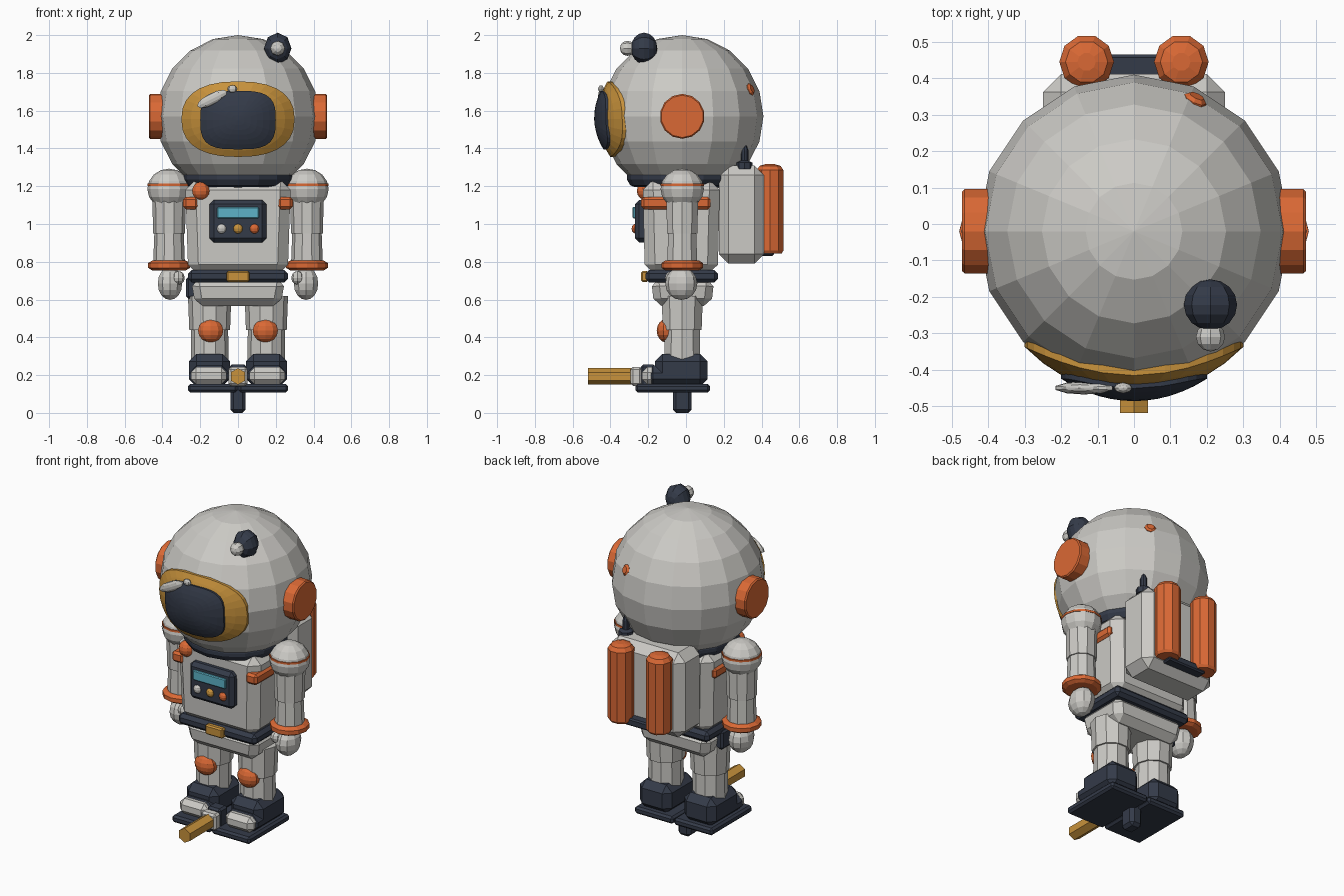
import bpy, bmesh, math
from mathutils import Matrix, Vector

if "Cube" in bpy.data.objects:
    bpy.data.objects.remove(bpy.data.objects["Cube"])


def material(name, r, g, b):
    m = bpy.data.materials.new(name)
    m.diffuse_color = (r, g, b, 1)
    m.use_nodes = True
    m.node_tree.nodes["Principled BSDF"].inputs["Base Color"].default_value = m.diffuse_color
    return m


WHITE = material("suit_white", 0.60, 0.59, 0.56)
ORANGE = material("orange", 0.70, 0.14, 0.035)
DARK = material("dark_navy", 0.034, 0.043, 0.066)
GOLD = material("gold", 0.58, 0.29, 0.045)
CYAN = material("screen_cyan", 0.11, 0.45, 0.58)


def finish(bm, name, mat, loc=(0, 0, 0), rot=None):
    if rot is not None:
        bmesh.ops.transform(bm, matrix=rot, verts=bm.verts)
    bmesh.ops.translate(bm, vec=Vector(loc), verts=bm.verts)
    bmesh.ops.recalc_face_normals(bm, faces=bm.faces)
    me = bpy.data.meshes.new(name)
    bm.to_mesh(me)
    bm.free()
    me.materials.append(mat)
    ob = bpy.data.objects.new(name, me)
    bpy.context.collection.objects.link(ob)
    return ob


def box(name, mat, x, y, z, bevel=0.01, taper=1.0):
    """Bevelled box from (min, max) ranges; taper narrows the bottom."""
    bm = bmesh.new()
    bmesh.ops.create_cube(bm, size=1)
    size = (x[1] - x[0], y[1] - y[0], z[1] - z[0])
    for v in bm.verts:
        k = taper if v.co.z < 0 else 1
        v.co = Vector((v.co.x * size[0] * k, v.co.y * size[1] * k, v.co.z * size[2]))
    bmesh.ops.bevel(bm, geom=bm.edges[:], offset=bevel, segments=1, affect='EDGES')
    return finish(bm, name, mat, (sum(x) / 2, sum(y) / 2, sum(z) / 2))


def ball(name, mat, loc, rad, seg=12, rings=8, rot=None):
    bm = bmesh.new()
    bmesh.ops.create_uvsphere(bm, u_segments=seg, v_segments=rings, radius=1)
    bmesh.ops.scale(bm, vec=Vector(rad), verts=bm.verts)
    return finish(bm, name, mat, loc, rot)


def lathe(name, mat, loc, profile, seg=12, rot=None):
    """Closed solid turned from (radius, height) points."""
    bm = bmesh.new()
    rows = []
    for r, h in profile:
        rows.append([bm.verts.new((r * math.cos(2 * math.pi * i / seg),
                                   r * math.sin(2 * math.pi * i / seg), h)) for i in range(seg)])
    for a, b in zip(rows, rows[1:]):
        for i in range(seg):
            j = (i + 1) % seg
            bm.faces.new((a[i], a[j], b[j], b[i]))
    bm.faces.new(rows[0][::-1])
    bm.faces.new(rows[-1])
    return finish(bm, name, mat, loc, rot)


def visor(name, mat, z, rx, rz, power, r_mid, r_edge, seg=28, rings=6):
    """Rounded-rectangle shell wrapped on the front of the helmet."""
    bm = bmesh.new()
    rows = []
    for k in range(1, rings + 2):
        t = min(k / rings, 1)
        radius = r_mid + (r_edge - r_mid) * t * t if k <= rings else 0.40
        row = []
        for i in range(seg):
            a = 2 * math.pi * i / seg
            c, s = math.cos(a), math.sin(a)
            px = rx * t * math.copysign(abs(c) ** (2 / power), c)
            pz = z - HEAD.z + rz * t * math.copysign(abs(s) ** (2 / power), s)
            py = -math.sqrt(radius ** 2 - px ** 2 - pz ** 2)
            row.append(bm.verts.new((px, py, pz)))
        rows.append(row)
    mid = bm.verts.new((0, -r_mid, z - HEAD.z))
    for i in range(seg):
        j = (i + 1) % seg
        bm.faces.new((mid, rows[0][i], rows[0][j]))
        for a, b in zip(rows, rows[1:]):
            bm.faces.new((a[i], b[i], b[j], a[j]))
    return finish(bm, name, mat, HEAD)


HEAD = Vector((0, -0.02, 1.57))
ALONG_X = Matrix.Rotation(math.pi / 2, 4, 'Y')
ALONG_Y = Matrix.Rotation(math.pi / 2, 4, 'X')   # local +z becomes -y

# Helmet, visor and glints
ball("helmet", WHITE, HEAD, (0.43, 0.43, 0.43), 16, 10)
visor("visor_frame", GOLD, 1.555, 0.30, 0.20, 2.4, 0.447, 0.437)
visor("visor_glass", DARK, 1.55, 0.20, 0.155, 3.2, 0.466, 0.452)
ball("visor_glint_long", WHITE, (-0.137, -0.45, 1.662), (0.092, 0.018, 0.03), 10, 6,
     Matrix.Rotation(math.radians(-27), 4, 'Y'))
ball("visor_glint_small", WHITE, (-0.03, -0.45, 1.715), (0.025, 0.015, 0.02), 8, 6)

# Helmet lamp and small rear valve
ball("lamp_body", DARK, (0.21, -0.222, 1.93), (0.073, 0.083, 0.07), 8, 8, ALONG_Y)
ball("lamp_lens", WHITE, (0.21, -0.31, 1.93), (0.04, 0.04, 0.04), 8, 6, ALONG_Y)
out = Vector((0.165, 0.355, 0.14)).normalized()
lathe("helmet_valve", ORANGE, HEAD + out * 0.40, [(0.033, 0), (0.033, 0.025), (0.022, 0.035)], 8,
      out.to_track_quat('Z', 'Y').to_matrix().to_4x4())

# Neck ring
lathe("neck_ring", DARK, (0, -0.02, 0), [(0.25, 1.195), (0.275, 1.205), (0.293, 1.235),
      (0.293, 1.255), (0.275, 1.285), (0.25, 1.295)], 16)

# Torso, belt, hips
box("torso", WHITE, (-0.28, 0.28), (-0.23, 0.18), (0.73, 1.235), 0.055, 0.94)
box("belt", DARK, (-0.265, 0.265), (-0.215, 0.17), (0.69, 0.757), 0.02)
box("belt_buckle", GOLD, (-0.06, 0.06), (-0.237, -0.2), (0.692, 0.752), 0.008)
box("hips", WHITE, (-0.25, 0.25), (-0.185, 0.15), (0.565, 0.71), 0.04, 0.9)
box("belt_pouch", DARK, (-0.275, -0.22), (-0.06, 0.04), (0.605, 0.72), 0.012)

# Chest panel
box("chest_panel", DARK, (-0.15, 0.15), (-0.27, -0.2), (0.903, 1.127), 0.022)
box("chest_screen", CYAN, (-0.11, 0.11), (-0.283, -0.26), (1.03, 1.09), 0.005)
for x, mat, label in ((-0.087, WHITE, "left"), (0, GOLD, "middle"), (0.087, ORANGE, "right")):
    ball("panel_button_" + label, mat, (x, -0.268, 0.975), (0.026, 0.02, 0.026), 10, 6)
ball("chest_knob", ORANGE, (-0.197, -0.215, 1.175), (0.048, 0.045, 0.048), 10, 8)

# Backpack, tank bracket and aerial
box("backpack", WHITE, (-0.25, 0.25), (0.175, 0.412), (0.79, 1.31), 0.05)
box("tank_bracket", DARK, (-0.13, 0.13), (0.40, 0.465), (0.83, 0.875), 0.008)
lathe("aerial", DARK, (0.19, 0.31, 0), [(0.042, 1.29), (0.042, 1.325), (0.02, 1.335),
      (0.02, 1.39), (0.014, 1.405), (0.006, 1.435)], 8)

for s, side in ((-1, "right"), (1, "left")):
    # Helmet ear disc, air tank, shoulder strap
    lathe(side + "_ear_disc", ORANGE, (s * 0.435, -0.02, 1.57),
          [(0.119, -0.037), (0.119, 0.03), (0.112, 0.037)] if s > 0 else
          [(0.112, -0.037), (0.119, -0.03), (0.119, 0.037)], 14, ALONG_X)
    lathe(side + "_air_tank", ORANGE, (s * 0.13, 0.445, 0), [(0.065, 0.845), (0.075, 0.86),
          (0.075, 1.285), (0.058, 1.308), (0.025, 1.317)], 10)
    box(side + "_shoulder_strap", ORANGE, sorted((s * 0.212, s * 0.29)), (-0.237, 0.13),
        (1.078, 1.143), 0.014)

    # Arm
    ax = s * 0.365
    ball(side + "_shoulder", WHITE, (ax, -0.02, 1.185), (0.115, 0.115, 0.108), 12, 8)
    lathe(side + "_shoulder_stripe", ORANGE, (ax, -0.02, 1.208), [(0.1145, -0.006), (0.1145, 0.006)], 12)
    lathe(side + "_upper_arm", WHITE, (ax, -0.02, 0), [(0.085, 0.95), (0.088, 1.15)], 10)
    lathe(side + "_forearm", WHITE, (ax, -0.02, 0), [(0.084, 0.79), (0.078, 0.95)], 10)
    lathe(side + "_cuff", ORANGE, (ax, -0.02, 0), [(0.09, 0.755), (0.111, 0.768),
          (0.111, 0.793), (0.09, 0.806)], 12)
    ball(side + "_hand", WHITE, (s * 0.36, -0.025, 0.685), (0.068, 0.085, 0.087), 10, 8)
    ball(side + "_thumb", WHITE, (s * 0.315, -0.075, 0.715), (0.033, 0.036, 0.036), 8, 6)

    # Leg
    lx = s * 0.15
    lathe(side + "_thigh", WHITE, (lx, -0.02, 0), [(0.108, 0.44), (0.115, 0.62)], 10)
    lathe(side + "_shin", WHITE, (lx, -0.02, 0), [(0.1, 0.27), (0.098, 0.44)], 10)
    ball(side + "_knee_pad", ORANGE, (s * 0.145, -0.105, 0.435), (0.07, 0.05, 0.062), 10, 8)

    # Boot
    box(side + "_boot", DARK, sorted((s * 0.042, s * 0.26)), (-0.165, 0.115), (0.14, 0.313), 0.04)
    box(side + "_boot_front", DARK, sorted((s * 0.045, s * 0.26)), (-0.215, 0.02), (0.14, 0.25), 0.04)
    box(side + "_toe_cap", WHITE, sorted((s * 0.06, s * 0.25)), (-0.232, -0.12), (0.15, 0.243), 0.028)
    box(side + "_sole", DARK, sorted((s * 0.003, s * 0.265)), (-0.268, 0.127), (0.108, 0.152), 0.012)

# Standing peg and torch lying between the boots
box("stand_peg", DARK, (-0.041, 0.041), (-0.07, 0.03), (0.0, 0.14), 0.018)
lathe("torch_handle", GOLD, (0, -0.28, 0.193), [(0.044, 0), (0.044, 0.239)], 6,
      ALONG_Y @ Matrix.Rotation(math.radians(30), 4, 'Z'))
box("torch_head", WHITE, (-0.05, 0.05), (-0.293, -0.235), (0.143, 0.243), 0.012)
box("torch_cap", DARK, (-0.045, 0.045), (-0.24, -0.16), (0.14, 0.255), 0.012)
